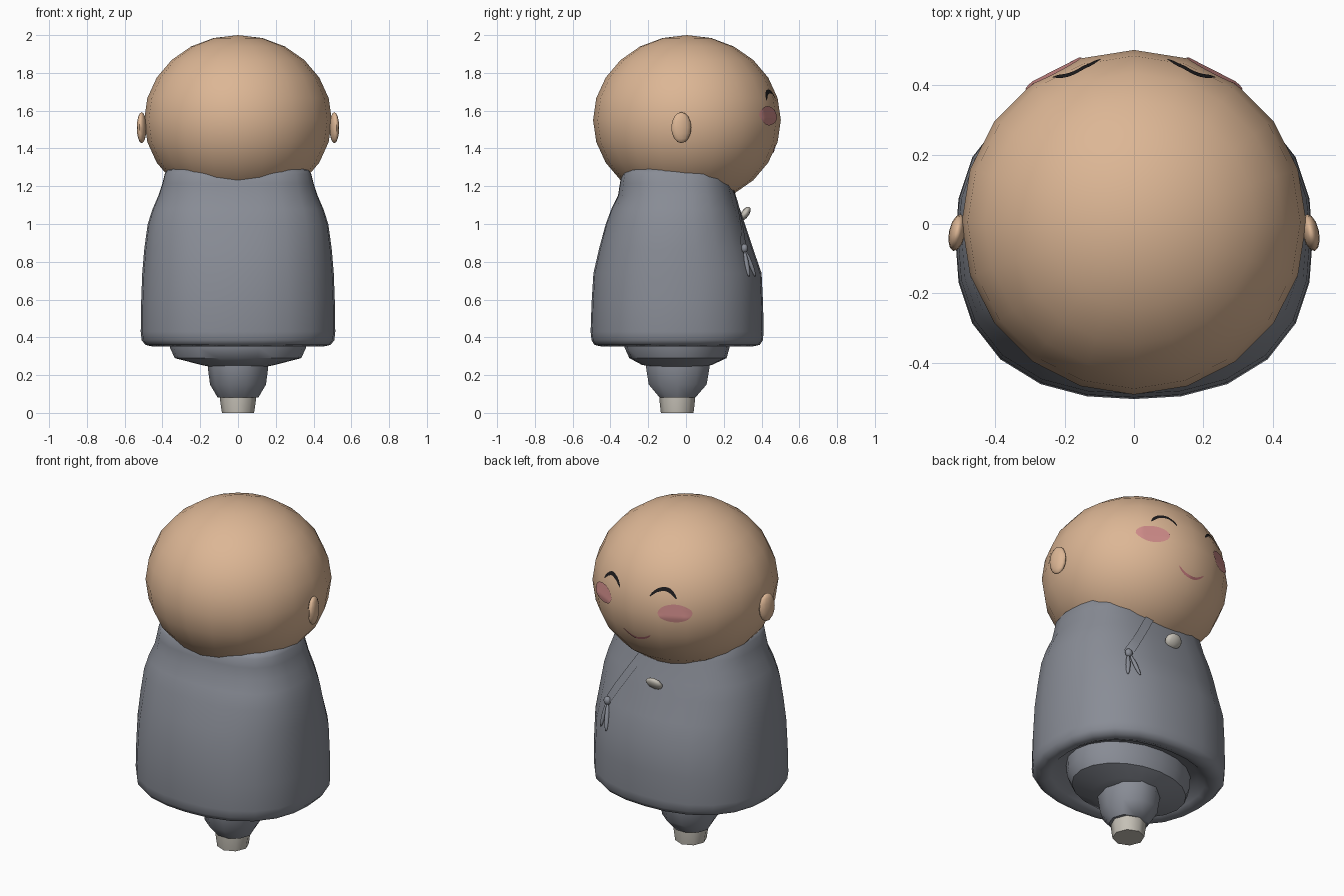
import bpy, bmesh, math
from mathutils import Vector, Matrix
from mathutils.bvhtree import BVHTree

if "Cube" in bpy.data.objects:
    bpy.data.objects.remove(bpy.data.objects["Cube"])


def material(name, r, g, b):
    m = bpy.data.materials.new(name)
    m.diffuse_color = (r, g, b, 1)
    m.use_nodes = True
    m.node_tree.nodes["Principled BSDF"].inputs["Base Color"].default_value = m.diffuse_color
    return m


SKIN = material("skin", 0.72, 0.47, 0.30)
GREY = material("robe grey", 0.25, 0.265, 0.305)
BLUSH = material("blush pink", 0.62, 0.26, 0.25)
LIP = material("lip pink", 0.52, 0.18, 0.19)
BLACK = material("eye black", 0.012, 0.011, 0.012)
STONE = material("pale stone", 0.56, 0.53, 0.47)


def finish(bm, name, mat, angle=50):
    bmesh.ops.recalc_face_normals(bm, faces=bm.faces)
    me = bpy.data.meshes.new(name)
    bm.to_mesh(me)
    bm.free()
    ob = bpy.data.objects.new(name, me)
    bpy.context.collection.objects.link(ob)
    me.materials.append(mat)
    bpy.ops.object.select_all(action='DESELECT')
    ob.select_set(True)
    bpy.context.view_layer.objects.active = ob
    bpy.ops.object.shade_smooth_by_angle(angle=math.radians(angle))
    return ob


def ellipsoid(name, mat, loc, radii, rot=None, seg=16, rings=10):
    bm = bmesh.new()
    bmesh.ops.create_uvsphere(bm, u_segments=seg, v_segments=rings, radius=1)
    mtx = Matrix.Translation(loc) @ (rot or Matrix()) @ Matrix.Diagonal((*radii, 1))
    bm.transform(mtx)
    return finish(bm, name, mat, 60)


def loft(name, mat, rings, sides, angle=50):
    """Rings of (z, half width, back y, front y, squareness), capped at both ends."""
    bm = bmesh.new()
    loops = []
    for z, rx, y0, y1, n in rings:
        cy, ry = (y0 + y1) / 2, (y1 - y0) / 2
        loop = []
        for i in range(sides):
            a = 2 * math.pi * i / sides
            c, s = math.cos(a), math.sin(a)
            k = (abs(c) ** n + abs(s) ** n) ** (-1 / n)
            loop.append(bm.verts.new((rx * c * k, cy + ry * s * k, z)))
        loops.append(loop)
    for a, b in zip(loops, loops[1:]):
        for i in range(sides):
            j = (i + 1) % sides
            bm.faces.new((a[i], a[j], b[j], b[i]))
    bm.faces.new(loops[0])
    bm.faces.new(loops[-1])
    return finish(bm, name, mat, angle)


def surface_of(ob):
    return BVHTree.FromPolygons([v.co for v in ob.data.vertices],
                                [p.vertices[:] for p in ob.data.polygons])


def drape(tree, x, z, lift):
    """Point on the face side (+y) of a surface, lifted along its normal."""
    p, n, _, _ = tree.ray_cast(Vector((x, 2, z)), Vector((0, -1, 0)))
    return p + n * lift


def strip(name, mat, tree, path, width, lift, taper=True):
    """Thin band draped over a surface along a list of (x, z) points."""
    bm = bmesh.new()
    rows = []
    for i, (x, z) in enumerate(path):
        ax, az = path[max(i - 1, 0)]
        bx, bz = path[min(i + 1, len(path) - 1)]
        d = math.hypot(bx - ax, bz - az)
        nx, nz = -(bz - az) / d, (bx - ax) / d
        t = i / (len(path) - 1)
        w = width * (0.25 + 0.75 * math.sin(math.pi * t) ** 0.6 if taper else 1) / 2
        rows.append([bm.verts.new(drape(tree, x + nx * w * k, z + nz * w * k, lift))
                     for k in (-1, 0, 1)])
    for a, b in zip(rows, rows[1:]):
        for k in (0, 1):
            bm.faces.new((a[k], a[k + 1], b[k + 1], b[k]))
    return finish(bm, name, mat)


def arc(cx, half, z_end, z_mid, count=13):
    ts = [-1 + 2 * i / (count - 1) for i in range(count)]
    return [(cx + half * t, z_mid + (z_end - z_mid) * t * t) for t in ts]


# head
head = ellipsoid("head", SKIN, (0, 0.005, 1.55), (0.497, 0.497, 0.45), seg=20, rings=12)
head_tree = surface_of(head)

# robe: recessed underside, rounded hem, sloping shoulders that tuck under the head
robe = loft("robe", GREY, [
    (0.41, 0.38, -0.37, 0.27, 2.3), (0.37, 0.42, -0.41, 0.31, 2.3),
    (0.352, 0.455, -0.45, 0.355, 2.3), (0.36, 0.49, -0.485, 0.39, 2.35),
    (0.385, 0.51, -0.50, 0.407, 2.4), (0.43, 0.515, -0.505, 0.411, 2.4),
    (0.58, 0.513, -0.50, 0.408, 2.4), (0.74, 0.507, -0.49, 0.40, 2.4),
    (0.87, 0.496, -0.46, 0.355, 2.4), (1.0, 0.478, -0.425, 0.312, 2.5),
    (1.08, 0.452, -0.395, 0.285, 2.6), (1.15, 0.422, -0.36, 0.26, 2.7),
    (1.215, 0.40, -0.35, 0.24, 2.9), (1.265, 0.388, -0.34, 0.22, 3),
    (1.285, 0.375, -0.325, 0.205, 3), (1.297, 0.35, -0.30, 0.18, 3),
    (1.30, 0.25, -0.20, 0.10, 3)], 24, 60)
robe_tree = surface_of(robe)

# inner skirt, tapered leg and foot peg
loft("inner_skirt", GREY, [
    (0.43, 0.365, -0.33, 0.235, 2), (0.345, 0.36, -0.325, 0.23, 2),
    (0.29, 0.335, -0.30, 0.215, 2), (0.255, 0.20, -0.235, 0.14, 2),
    (0.24, 0.13, -0.17, 0.08, 2)], 20, 40)
loft("leg", GREY, [
    (0.28, 0.16, -0.222, 0.136, 2), (0.24, 0.16, -0.22, 0.133, 2),
    (0.15, 0.148, -0.205, 0.117, 2), (0.082, 0.108, -0.145, 0.055, 2)], 10)
loft("foot", STONE, [
    (0.10, 0.094, -0.14, 0.047, 2), (0.06, 0.094, -0.14, 0.047, 2),
    (0.0, 0.085, -0.133, 0.04, 2)], 8)

for side, label in ((-1, "left"), (1, "right")):
    # ears
    ellipsoid("ear_" + label, SKIN, (side * 0.51, -0.025, 1.51), (0.024, 0.054, 0.082),
              Matrix.Rotation(side * 0.2, 4, 'Z'), 12, 8)
    # closed smiling eyes
    strip("eye_" + label, BLACK, head_tree, arc(side * 0.165, 0.068, 1.655, 1.70), 0.02, 0.004)
    # blush discs
    bm = bmesh.new()
    bmesh.ops.create_grid(bm, x_segments=10, y_segments=10, size=1)
    for v in bm.verts:
        u, w = v.co.x, v.co.y
        x = u * math.sqrt(1 - w * w / 2)
        z = w * math.sqrt(1 - u * u / 2)
        v.co = drape(head_tree, side * 0.23 + 0.08 * x, 1.573 + 0.05 * z, 0.005)
    finish(bm, "cheek_" + label, BLUSH)

# mouth
strip("mouth", LIP, head_tree, arc(-0.008, 0.085, 1.42, 1.383), 0.014, 0.004)

# collar strap with knot and two tassels
path = [(0.095 + 0.195 * t / 10, 1.19 - 0.31 * t / 10) for t in range(11)]
strip("strap", GREY, robe_tree, path, 0.045, 0.006, False)
ellipsoid("strap_knot", GREY, drape(robe_tree, 0.29, 0.868, 0.012), (0.022, 0.018, 0.024), seg=10, rings=8)
for dx in (-0.028, 0.028):
    top = drape(robe_tree, 0.29 + dx * 0.2, 0.855, 0.01)
    end = drape(robe_tree, 0.29 + dx, 0.72, 0.008)
    d = end - top
    ellipsoid("tassel", GREY, (top + end) / 2, (0.013, 0.011, d.length / 2),
              d.to_track_quat('Z', 'Y').to_matrix().to_4x4(), 10, 8)

# chest toggle
ellipsoid("toggle", STONE, (-0.012, 0.313, 1.055), (0.052, 0.021, 0.042),
          Matrix.Rotation(-0.6, 4, 'X'), 10, 8)
